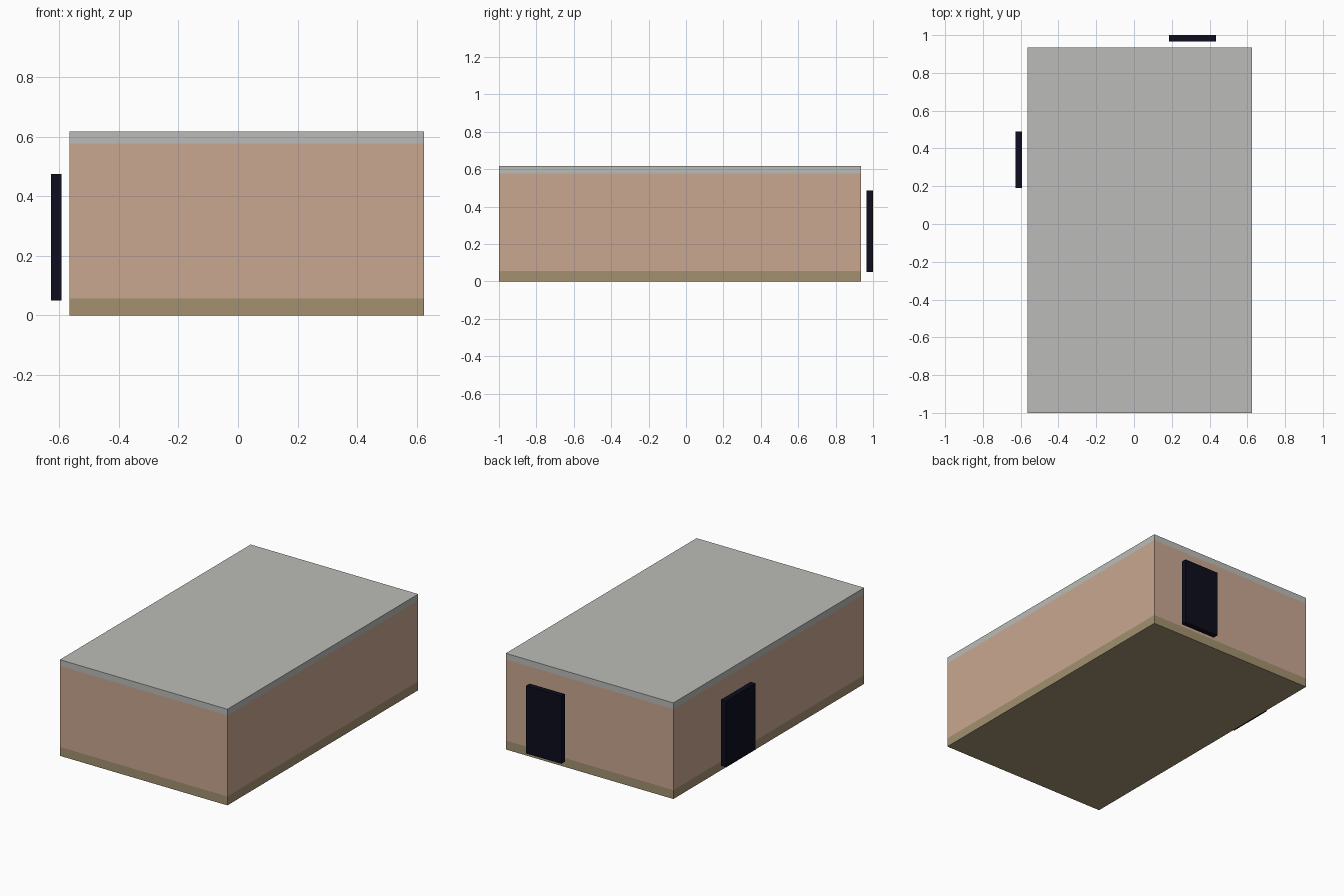
import bpy
from mathutils import Vector

cube = bpy.data.objects.get("Cube")
if cube:
    bpy.data.objects.remove(cube, do_unlink=True)


def material(name, r, g, b):
    mat = bpy.data.materials.new(name)
    mat.use_nodes = True
    mat.diffuse_color = (r, g, b, 1)
    mat.node_tree.nodes["Principled BSDF"].inputs["Base Color"].default_value = (r, g, b, 1)
    return mat


def box(name, low, high, mat):
    """Box between two opposite corners."""
    low, high = Vector(low), Vector(high)
    bpy.ops.mesh.primitive_cube_add(size=1, location=(low + high) / 2)
    ob = bpy.context.object
    ob.name = name
    ob.scale = high - low
    bpy.ops.object.transform_apply(location=False, rotation=False, scale=True)
    ob.data.materials.append(mat)
    return ob


grey = material("roof grey", 0.50, 0.50, 0.48)
clay = material("wall clay", 0.585, 0.386, 0.283)
olive = material("base olive", 0.366, 0.283, 0.162)
navy = material("door navy", 0.004, 0.004, 0.013)

# Building body: three flush bands sharing one footprint
left, right, front, back = -0.565, 0.625, -1.0, 0.935
bands = [("base_band", 0, 0.057, olive),
         ("walls", 0.057, 0.577, clay),
         ("roof_slab", 0.577, 0.617, grey)]
for name, bottom, top, mat in bands:
    box(name, (left, front, bottom), (right, back, top), mat)

# Door panels standing just clear of the right and back walls
box("right_door", (-0.628, 0.19, 0.05), (-0.592, 0.49, 0.475), navy)
box("back_door", (0.185, 0.965, 0.05), (0.435, 1.0, 0.485), navy)
